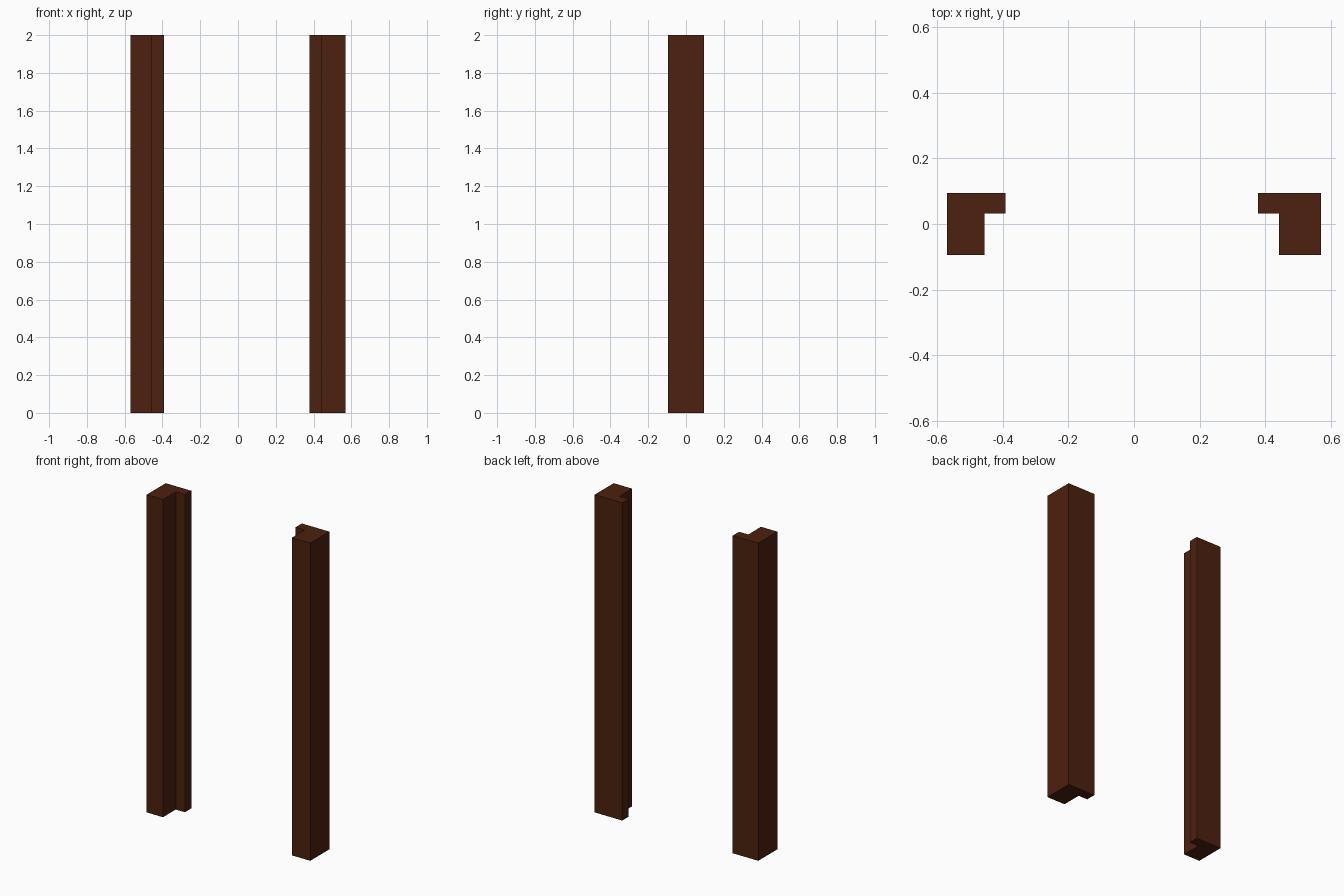
import bpy
import bmesh

if "Cube" in bpy.data.objects:
    bpy.data.objects.remove(bpy.data.objects["Cube"])

HEIGHT = 2.0
FRONT, STEP, BACK = -0.095, 0.032, 0.095

wood = bpy.data.materials.new("dark brown wood")
wood.diffuse_color = (0.072, 0.0150, 0.0045, 1.0)
wood.use_nodes = True
wood.node_tree.nodes["Principled BSDF"].inputs["Base Color"].default_value = wood.diffuse_color


def jamb(name, outer, inner, lip):
    """Rebated post: L-shaped profile extruded upward."""
    profile = [(outer, FRONT), (inner, FRONT), (inner, STEP),
               (lip, STEP), (lip, BACK), (outer, BACK)]
    bm = bmesh.new()
    base = bm.faces.new([bm.verts.new((x, y, 0)) for x, y in profile])
    top = bmesh.ops.extrude_face_region(bm, geom=[base], use_keep_orig=True)["geom"]
    bmesh.ops.translate(bm, vec=(0, 0, HEIGHT),
                        verts=[v for v in top if isinstance(v, bmesh.types.BMVert)])
    bmesh.ops.recalc_face_normals(bm, faces=bm.faces[:])
    mesh = bpy.data.meshes.new(name)
    bm.to_mesh(mesh)
    bm.free()
    mesh.materials.append(wood)
    bpy.context.collection.objects.link(bpy.data.objects.new(name, mesh))


# Door posts, the left one slightly narrower
jamb("left_door_post", -0.57, -0.456, -0.392)
jamb("right_door_post", 0.57, 0.442, 0.378)
